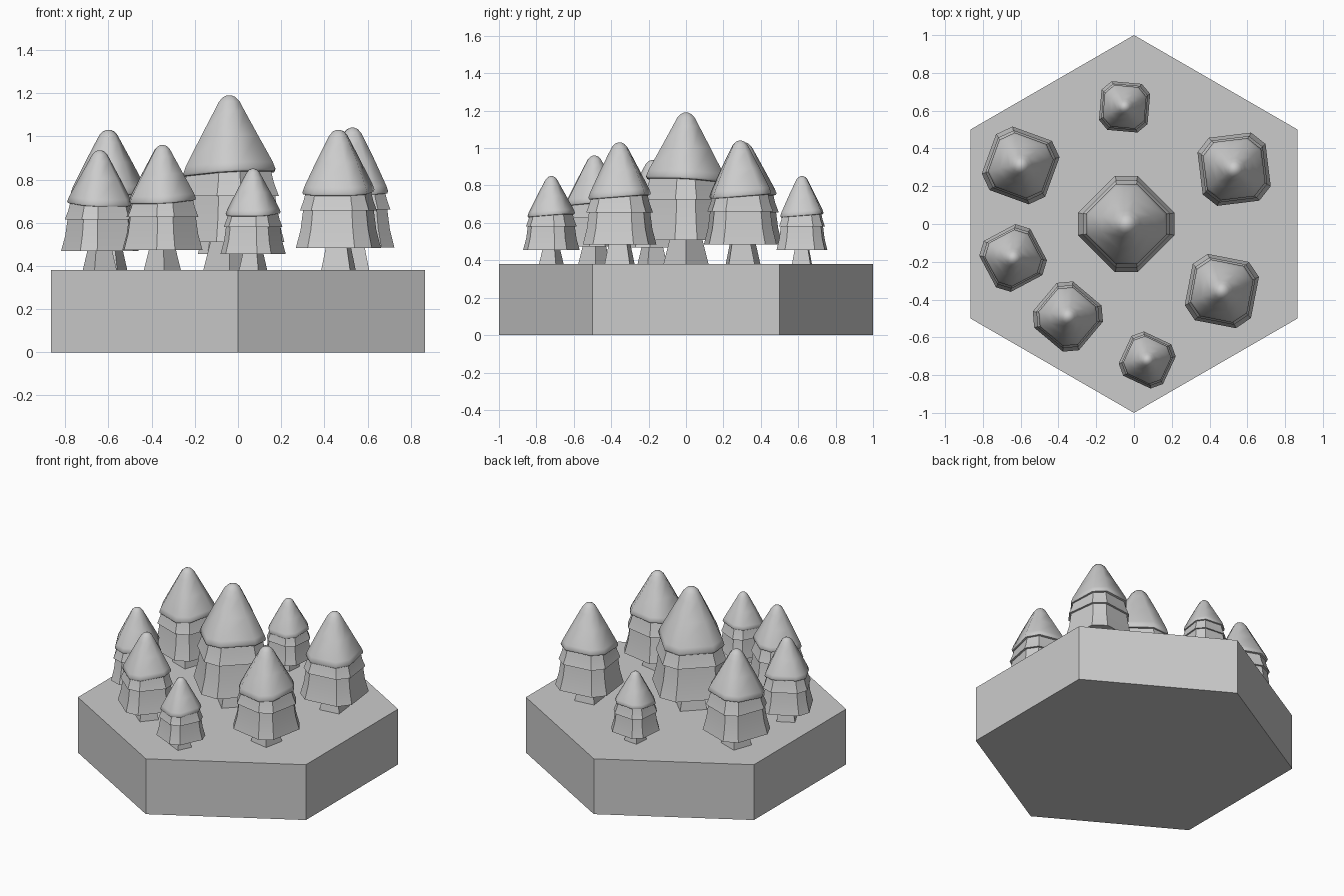
import bpy, bmesh
from math import radians, sin, cos, pi
from mathutils import Vector

default = bpy.data.objects.get("Cube")
if default:
    bpy.data.objects.remove(default)

grey = bpy.data.materials.new("plain_grey")
grey.use_nodes = True
grey.diffuse_color = (0.6, 0.6, 0.6, 1)
grey.node_tree.nodes["Principled BSDF"].inputs["Base Color"].default_value = (0.6, 0.6, 0.6, 1)

GROUND = 0.38


def ring(half, cut):
    """Square outline with corners cut by a share of the half width."""
    if cut == 0:
        return [Vector((x * half, y * half)) for x, y in ((1, -1), (1, 1), (-1, 1), (-1, -1))]
    pts = []
    for k in range(4):
        for side in (-1, 1):
            p = Vector((half, side * half * (1 - cut)))
            a = k * pi / 2
            pts.append(Vector((p.x * cos(a) - p.y * sin(a), p.x * sin(a) + p.y * cos(a))))
    return pts


def loft(name, sections, lean=0, smooth=None):
    """Join (half width, height, corner cut) sections into a capped solid."""
    bm = bmesh.new()
    z_low, z_high = sections[0][1], sections[-1][1]
    loops = []
    for half, z, cut in sections:
        fade = 1 - (z - z_low) / (z_high - z_low)
        loops.append([bm.verts.new((p.x, p.y, z + lean * fade * p.y)) for p in ring(half, cut)])
    for low, high in zip(loops, loops[1:]):
        n = len(low)
        for i in range(n):
            j = (i + 1) % n
            bm.faces.new((low[i], low[j], high[j], high[i]))
    bm.faces.new(loops[0][::-1])
    bm.faces.new(loops[-1])
    mesh = bpy.data.meshes.new(name)
    bm.to_mesh(mesh)
    bm.free()
    mesh.materials.append(grey)
    if smooth:
        mesh.shade_smooth()
        mesh.set_sharp_from_angle(angle=radians(smooth))
    return mesh


# Hexagonal ground block
bm = bmesh.new()
bottom = bm.faces.new([bm.verts.new((sin(k * pi / 3), cos(k * pi / 3), 0)) for k in range(6)])
top = bmesh.ops.extrude_face_region(bm, geom=[bottom])["geom"]
bmesh.ops.translate(bm, vec=(0, 0, GROUND), verts=[v for v in top if isinstance(v, bmesh.types.BMVert)])
bmesh.ops.recalc_face_normals(bm, faces=bm.faces)
block = bpy.data.meshes.new("ground_block")
bm.to_mesh(block)
bm.free()
block.materials.append(grey)
bpy.context.collection.objects.link(bpy.data.objects.new("ground_block", block))

# Tree parts, one unit tall
parts = {
    "trunk": loft("trunk", [(0.105, 0, 0), (0.07, 0.2, 0)]),
    "lower_branches": loft("lower_branches", [
        (0.275, 0.16, 0.38), (0.245, 0.29, 0.38), (0.225, 0.46, 0.38)], smooth=30),
    "middle_branches": loft("middle_branches", [
        (0.25, 0.425, 0.4), (0.225, 0.5, 0.4), (0.2, 0.62, 0.4)], smooth=30),
    "top_branches": loft("top_branches", [
        (0.205, 0.545, 0.42), (0.23, 0.55, 0.42), (0.235, 0.565, 0.42), (0.222, 0.605, 0.42),
        (0.15, 0.77, 0.48), (0.085, 0.91, 0.55), (0.058, 0.965, 0.58),
        (0.035, 0.99, 0.58), (0.012, 1, 0.58)], lean=0.08, smooth=50),
}

# Trees: x, y, height, turn in degrees
trees = [
    (-0.04, 0.0, 0.81, 225), (-0.05, 0.62, 0.47, -5), (-0.60, 0.31, 0.65, -20),
    (0.53, 0.29, 0.66, 7), (-0.64, -0.18, 0.555, 28), (-0.35, -0.49, 0.58, -40),
    (0.465, -0.355, 0.65, -11), (0.07, -0.72, 0.47, -25),
]
for number, (x, y, height, turn) in enumerate(trees, 1):
    for name, mesh in parts.items():
        obj = bpy.data.objects.new(f"tree_{number}_{name}", mesh)
        obj.location = (x, y, GROUND)
        obj.scale = (height,) * 3
        obj.rotation_euler.z = radians(turn)
        bpy.context.collection.objects.link(obj)
